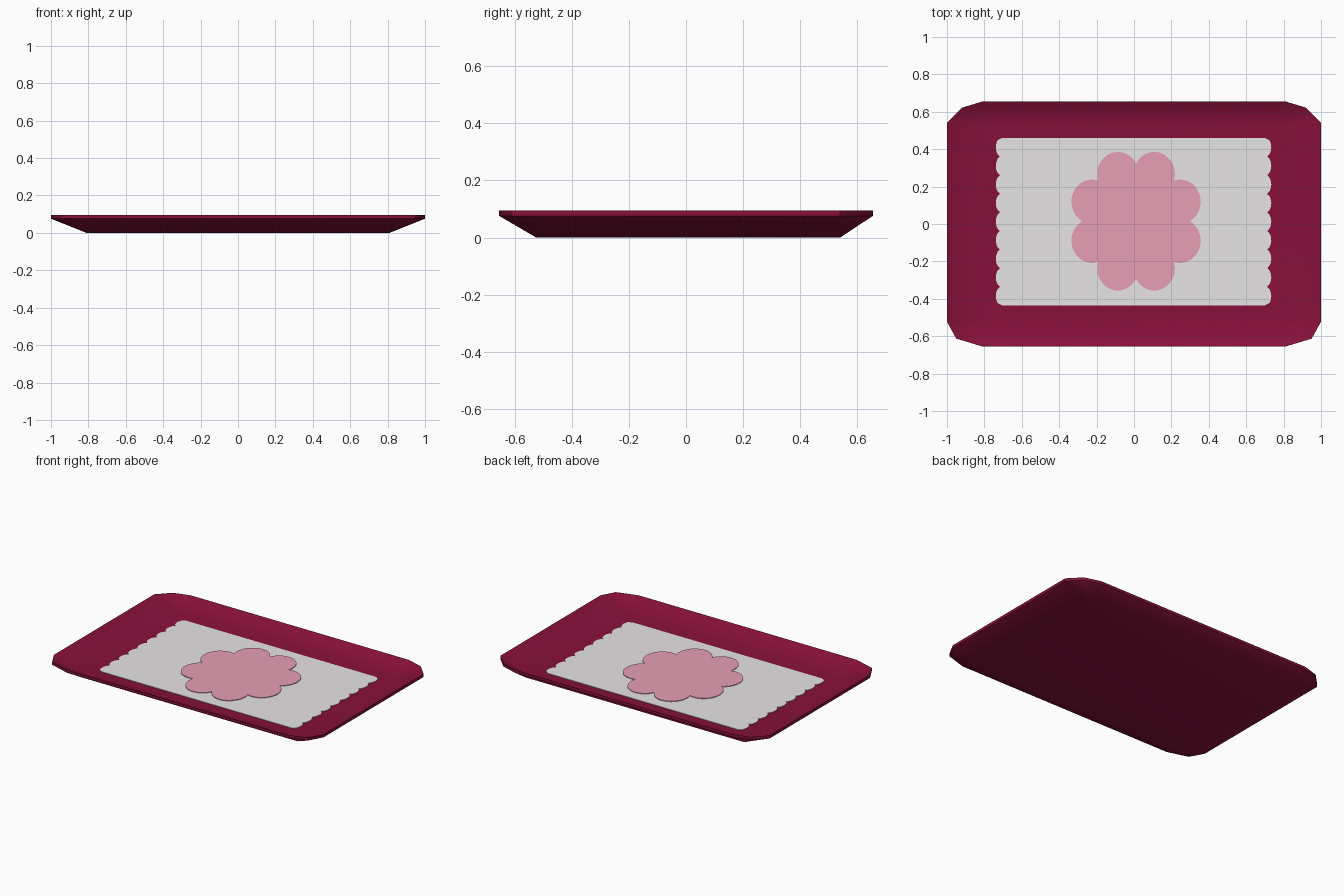
import bpy, bmesh, math

if "Cube" in bpy.data.objects:
    bpy.data.objects.remove(bpy.data.objects["Cube"])


def material(name, rgb):
    m = bpy.data.materials.new(name)
    m.diffuse_color = (*rgb, 1)
    m.use_nodes = True
    m.node_tree.nodes["Principled BSDF"].inputs["Base Color"].default_value = m.diffuse_color
    return m


maroon = material("maroon", (0.242, 0.0052, 0.0423))
white = material("off_white", (0.86, 0.84, 0.84))
pink = material("pink", (0.83, 0.36, 0.475))


def finish(bm, name, mat):
    bmesh.ops.recalc_face_normals(bm, faces=bm.faces)
    me = bpy.data.meshes.new(name)
    bm.to_mesh(me)
    bm.free()
    me.materials.append(mat)
    ob = bpy.data.objects.new(name, me)
    bpy.context.collection.objects.link(ob)
    return ob


def plate(name, outline, z0, z1, mat):
    """Thin flat plate from a closed outline."""
    bm = bmesh.new()
    low = [bm.verts.new((x, y, z0)) for x, y in outline]
    top = [bm.verts.new((x, y, z1)) for x, y in outline]
    bm.faces.new(top)
    bm.faces.new(low[::-1])
    n = len(low)
    for i in range(n):
        j = (i + 1) % n
        bm.faces.new((low[i], low[j], top[j], top[i]))
    return finish(bm, name, mat)


# Tray: rectangular base flaring to a rim with faceted corners
back = [(1, 0.54), (0.92, 0.622), (0.81, 0.655)]
front = [(0.81, -0.655), (0.95, -0.613), (1, -0.522)]
right = front + back
rim = right + [(-x, y) for x, y in right[::-1]]


def base_loop(hx, y0, y1):
    # every rim corner fans out from a single base corner
    return [(math.copysign(hx, x), y1 if y > 0 else y0) for x, y in rim]


loops = [(base_loop(0.81, -0.525, 0.54), 0.0),
         (rim, 0.076), (rim, 0.095),
         (base_loop(0.79, -0.51, 0.525), 0.024)]
bm = bmesh.new()
rings = [[bm.verts.new((x, y, z)) for x, y in pts] for pts, z in loops]
n = len(rim)
for a, b in zip(rings, rings[1:]):
    for i in range(n):
        j = (i + 1) % n
        bm.faces.new((a[i], a[j], b[j], b[i]))
bmesh.ops.remove_doubles(bm, verts=bm.verts, dist=1e-4)
# close the underside and the floor
bm.edges.ensure_lookup_table()
bmesh.ops.holes_fill(bm, edges=[e for e in bm.edges if e.is_boundary], sides=0)
tray = finish(bm, "tray", maroon)
bpy.context.view_layer.objects.active = tray
tray.select_set(True)
bpy.ops.object.shade_smooth_by_angle(angle=math.radians(40))
weighted = tray.modifiers.new("weighted_normals", 'WEIGHTED_NORMAL')
weighted.keep_sharp = True

# Paper mat: straight long sides, scalloped short sides
y0, y1, bumps, steps = -0.435, 0.46, 9, 72
side = []
for i in range(steps + 1):
    t = i / steps
    x = 0.712 + 0.022 * abs(math.sin(math.pi * bumps * t)) ** 0.6
    if i in (0, steps):
        x = 0.70
    side.append((x, y0 + (y1 - y0) * t))
mat_outline = side + [(-x - 0.005, y) for x, y in side[::-1]]
plate("paper_mat", mat_outline, 0.022, 0.027, white)

# Flower: outline of eight overlapping round petals
d, r, count = 0.265, 0.115, 160
flower = []
for i in range(count):
    a = 2 * math.pi * i / count
    phi = a % (math.pi / 4) - math.pi / 8
    rad = d * math.cos(phi) + math.sqrt(r * r - (d * math.sin(phi)) ** 2)
    flower.append((0.011 + 0.96 * rad * math.cos(a), 0.015 + 1.03 * rad * math.sin(a)))
plate("flower", flower, 0.0265, 0.031, pink)
